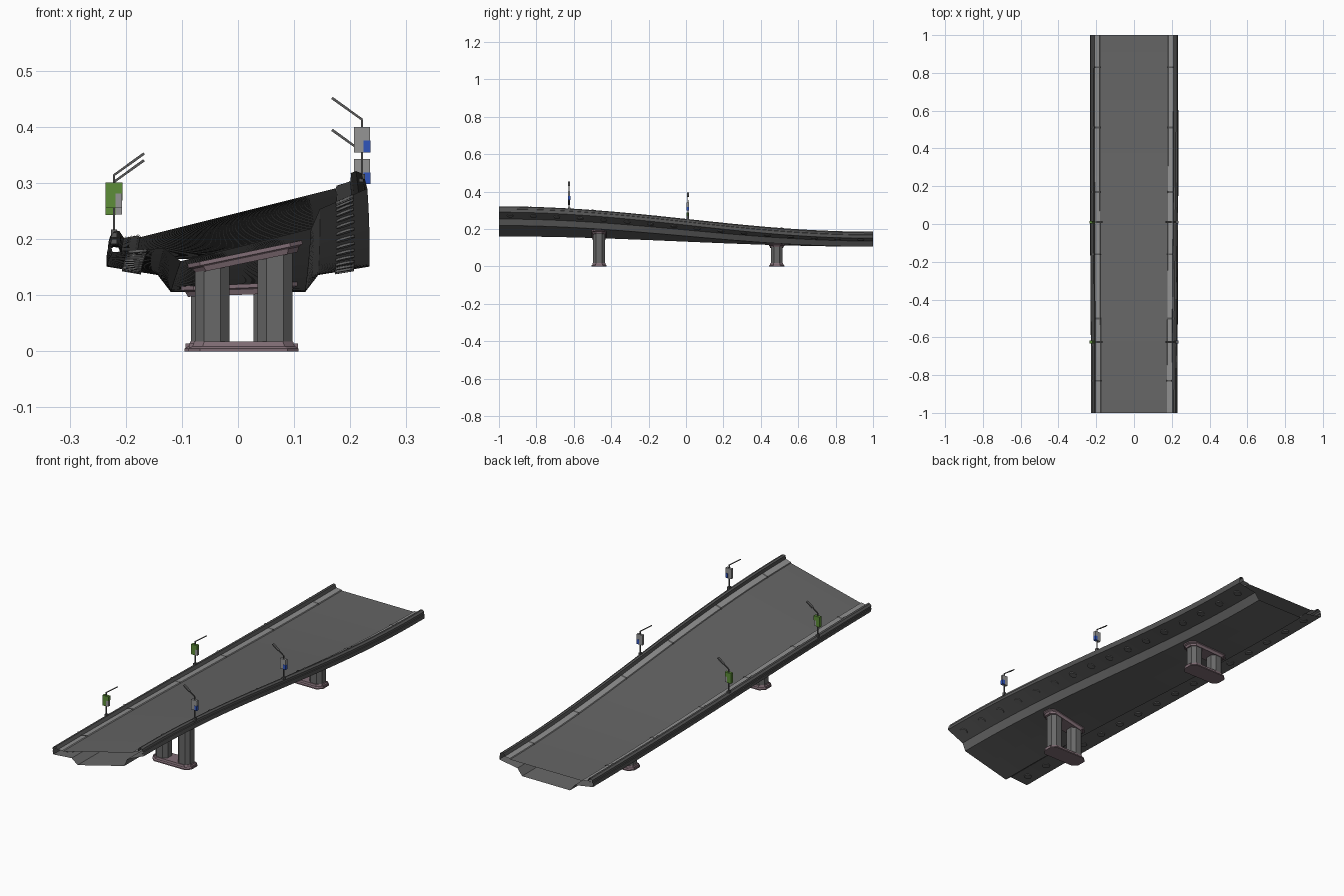
import bpy, bmesh, math
from mathutils import Matrix, Vector

if "Cube" in bpy.data.objects:
    bpy.data.objects.remove(bpy.data.objects["Cube"])


def mat(name, c):
    m = bpy.data.materials.new(name)
    m.diffuse_color = (*c, 1)
    m.use_nodes = True
    m.node_tree.nodes["Principled BSDF"].inputs["Base Color"].default_value = m.diffuse_color
    return m


ASPHALT = mat("asphalt", (0.13, 0.13, 0.13))
CURB = mat("light_curb", (0.27, 0.27, 0.27))
CONCRETE = mat("concrete", (0.14, 0.14, 0.14))
DARK = mat("dark_barrier", (0.09, 0.09, 0.09))
MAUVE = mat("mauve_stone", (0.22, 0.155, 0.18))
METAL = mat("lamp_metal", (0.10, 0.10, 0.10))
GREY = mat("sign_grey", (0.30, 0.30, 0.30))
GREEN = mat("sign_green", (0.11, 0.27, 0.04))
BLUE = mat("sign_blue", (0.03, 0.09, 0.50))

ROAD_Z = 0.165


def place(x, y, z):
    """Bend a flat-deck point onto the rising, banked road."""
    w = (1 - math.cos(math.pi * (1 - y) / 2)) / 2
    a = math.atan(0.25 * w)
    h = z - ROAD_Z
    return Vector((x * math.cos(a) - h * math.sin(a), y,
                   ROAD_Z + 0.082 * w + x * math.sin(a) + h * math.cos(a)))


def make(name, verts, faces, material):
    me = bpy.data.meshes.new(name)
    me.from_pydata([tuple(v) for v in verts], [], faces)
    me.materials.append(material)
    ob = bpy.data.objects.new(name, me)
    bpy.context.collection.objects.link(ob)
    return ob


def sweep(name, profiles, material, y0=-1.0, y1=1.0, n=64):
    """Sweep open x-z profiles along the road."""
    verts, faces = [], []
    for prof in profiles:
        base, k = len(verts), len(prof)
        for i in range(n + 1):
            y = y0 + (y1 - y0) * i / n
            verts += [place(x, y, z) for x, z in prof]
        for i in range(n):
            for j in range(k - 1):
                a = base + i * k + j
                faces.append((a, a + 1, a + k + 1, a + k))
    ob = make(name, verts, faces, material)
    bpy.context.view_layer.objects.active = ob
    ob.select_set(True)
    bpy.ops.object.shade_smooth_by_angle(angle=math.radians(15))
    ob.select_set(False)


def both(prof):
    return [prof, [(-x, z) for x, z in reversed(prof)]]


def loft(name, rings, material):
    """Closed solid through rings of equal point count."""
    k = len(rings[0])
    verts = [v for r in rings for v in r]
    faces = [tuple(reversed(range(k))), tuple(range(len(verts) - k, len(verts)))]
    for i in range(len(rings) - 1):
        for j in range(k):
            a, b = i * k + j, i * k + (j + 1) % k
            faces.append((a, b, b + k, a + k))
    return make(name, verts, faces, material)


def octagon(hx, hy, c):
    return [(hx - c, -hy), (hx, c - hy), (hx, hy - c), (hx - c, hy),
            (c - hx, hy), (-hx, hy - c), (-hx, c - hy), (c - hx, -hy)]


def box(name, center, size, material, tilt=0.0):
    bm = bmesh.new()
    bmesh.ops.create_cube(bm, size=1, matrix=Matrix.Translation(center)
                          @ Matrix.Rotation(tilt, 4, 'Y') @ Matrix.Diagonal((*size, 1)))
    me = bpy.data.meshes.new(name)
    bm.to_mesh(me)
    bm.free()
    me.materials.append(material)
    ob = bpy.data.objects.new(name, me)
    bpy.context.collection.objects.link(ob)


# Deck, curbs, barriers and hollow girder
sweep("road_deck", [[(-0.18, ROAD_Z), (0.18, ROAD_Z)]], ASPHALT)
sweep("curb", both([(0.18, 0.165), (0.182, 0.169), (0.208, 0.171)]), CURB)
sweep("barrier", both([(0.208, 0.171), (0.213, 0.185), (0.222, 0.186), (0.231, 0.18),
                       (0.231, 0.17), (0.234, 0.168), (0.234, 0.151)]), DARK)
sweep("girder_shell", both([(0.234, 0.151), (0.143, 0.136), (0.12, 0.106), (0.0, 0.106)]), CONCRETE)

# Expansion joints across the curbs
for y in (-0.83, -0.5, -0.16, 0.17, 0.51, 0.83):
    sweep("curb_joint", both([(0.178, 0.166), (0.181, 0.171), (0.207, 0.173),
                              (0.212, 0.187), (0.223, 0.188)]), DARK, y - 0.005, y + 0.005, 1)

# Round drain covers under the overhangs
for s in (-1, 1):
    for i in range(16):
        yc = -0.94 + i * 0.125
        rings = []
        for drop, r in ((0.004, 0.017), (-0.001, 0.017)):
            rings.append([place(s * (0.19 + r * math.cos(t)), yc + s * r * math.sin(t),
                                0.1438 - drop + 0.165 * r * math.cos(t))
                          for t in (math.tau * k / 12 for k in range(12))])
        loft("drain_cover", rings, CONCRETE)

# Piers: stepped footing, two octagonal columns, banked cap
for y, cx in ((-0.465, 0.010), (0.485, 0.003)):
    def flat(hx, hy, c, z):
        return [Vector((cx + px, y + py, z)) for px, py in octagon(hx, hy, c)]

    def banked(hx, hy, c, z):
        out = []
        for px, py in octagon(hx, hy, c):
            v = place(px, y, z)
            v.y += py
            out.append(v)
        return out
    loft("footing", [flat(0.098, 0.041, 0.02, 0), flat(0.098, 0.041, 0.02, 0.005),
                     flat(0.091, 0.036, 0.018, 0.009), flat(0.088, 0.034, 0.018, 0.018)], MAUVE)
    loft("pier_cap", [banked(0.092, 0.034, 0.018, 0.088), banked(0.097, 0.037, 0.02, 0.097),
                      banked(0.104, 0.041, 0.022, 0.100), banked(0.104, 0.041, 0.022, 0.107)], MAUVE)
    for s in (-1, 1):
        foot = [Vector((cx + s * 0.056 + px, y + py, 0.016))
                for px, py in octagon(0.031, 0.031, 0.016)]
        head = []
        for v in foot:
            t = place(v.x - cx, y, 0.092)
            head.append(Vector((v.x, v.y, t.z)))
        loft("pier_column", [foot, head], CONCRETE)
        # small end blocks on footing and cap
        box("footing_block", (cx + s * 0.09, y, 0.007), (0.014, 0.036, 0.014), MAUVE)

# Street lamps with sign boards
for s in (-1, 1):
    for y in (-0.625, 0.01):
        b = place(s * 0.222, y, 0.181)
        px, top = s * 0.221, b.z + 0.108
        box("lamp_foot", (px, y, b.z + 0.004), (0.011, 0.014, 0.014), METAL)
        box("lamp_post", (px, y, (b.z + top) / 2), (0.0042, 0.0042, top - b.z), METAL)
        ang = s * math.atan2(0.038, 0.053)
        box("lamp_arm", (px - s * 0.014, y, top + 0.010), (0.036, 0.004, 0.004), METAL, ang)
        box("lamp_head", (px - s * 0.039, y, top + 0.028), (0.036, 0.011, 0.0045), METAL, ang)
        # sign board with coloured panels
        zc = top - 0.036
        box("sign_board", (px, y, zc), (0.029, 0.012, 0.045), GREY)
        if s < 0:
            box("sign_panel", (px - 0.006, y, zc), (0.018, 0.014, 0.046), GREEN)
            box("sign_panel_top", (px + 0.009, y, zc + 0.013), (0.012, 0.014, 0.02), GREEN)
        else:
            box("sign_panel", (px + 0.009, y, zc - 0.012), (0.012, 0.014, 0.021), BLUE)
